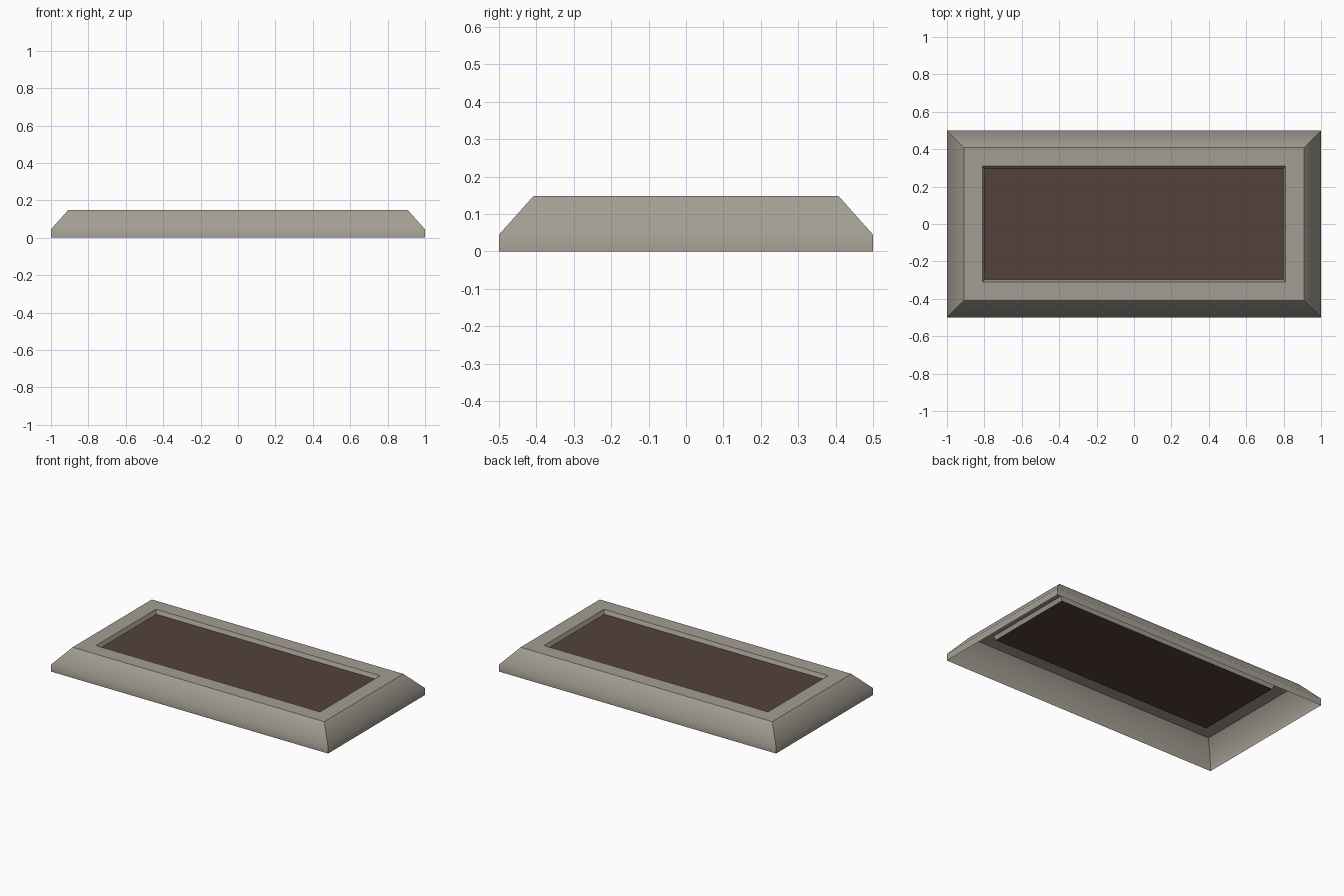
import bpy, bmesh, math

if "Cube" in bpy.data.objects:
    bpy.data.objects.remove(bpy.data.objects["Cube"])


def material(name, rgb):
    m = bpy.data.materials.new(name)
    m.diffuse_color = (*rgb, 1)
    m.use_nodes = True
    m.node_tree.nodes["Principled BSDF"].inputs["Base Color"].default_value = m.diffuse_color
    return m


def finish(name, bm, mat):
    me = bpy.data.meshes.new(name)
    bm.to_mesh(me)
    bm.free()
    me.materials.append(mat)
    ob = bpy.data.objects.new(name, me)
    bpy.context.collection.objects.link(ob)
    return ob


def ring(bm, hx, hy, z):
    return [bm.verts.new((sx * hx, sy * hy, z))
            for sx, sy in ((-1, -1), (1, -1), (1, 1), (-1, 1))]


stone = material("grey_stone", (0.37, 0.345, 0.295))
brown = material("dark_brown", (0.087, 0.053, 0.042))

# Open-bottomed frame: vertical wall, bevel, flat rim, recess wall
bm = bmesh.new()
rings = [ring(bm, *r) for r in ((1, 0.5, 0), (1, 0.5, 0.045), (0.908, 0.408, 0.148),
                                (0.809, 0.309, 0.148), (0.798, 0.298, 0.123))]
for a, b in zip(rings, rings[1:]):
    for i in range(4):
        j = (i + 1) % 4
        bm.faces.new((a[i], a[j], b[j], b[i]))
frame = finish("frame", bm, stone)
bpy.context.view_layer.objects.active = frame
frame.select_set(True)
bpy.ops.object.shade_smooth_by_angle(angle=math.radians(45))

# Sunken panel
bm = bmesh.new()
bm.faces.new(ring(bm, 0.798, 0.298, 0.123))
finish("panel", bm, brown)
